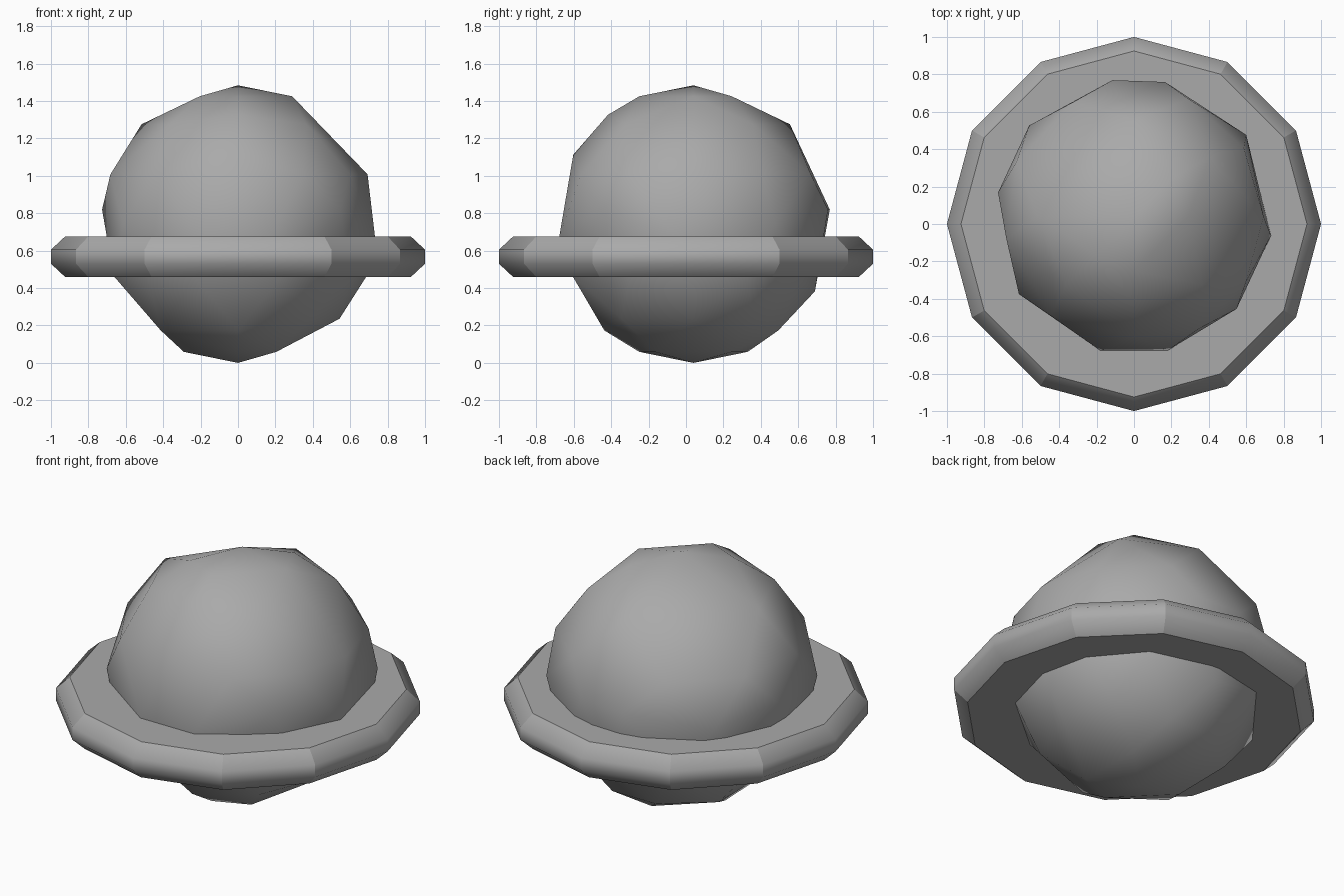
import bpy, bmesh
from math import sin, cos, radians
from mathutils import Vector

cube = bpy.data.objects.get("Cube")
if cube:
    bpy.data.objects.remove(cube, do_unlink=True)


def make_material(name, colour):
    material = bpy.data.materials.new(name)
    material.use_nodes = True
    material.diffuse_color = colour
    material.node_tree.nodes["Principled BSDF"].inputs["Base Color"].default_value = colour
    return material


def finish(bm, name, material):
    """Turn a bmesh into a smooth shaded object with one material."""
    bmesh.ops.recalc_face_normals(bm, faces=bm.faces)
    for face in bm.faces:
        face.smooth = True
    mesh = bpy.data.meshes.new(name)
    bm.to_mesh(mesh)
    bm.free()
    mesh.materials.append(material)
    obj = bpy.data.objects.new(name, mesh)
    bpy.context.collection.objects.link(obj)
    return obj


grey = make_material("mid grey", (0.4, 0.4, 0.4, 1))

# Planet: an unevenly faceted ball, given as rows of elevation and azimuths
radius = 0.742
centre = Vector((0, 0.04, radius))
rows = [
    (90, [0]),
    (67, [0, 45, 225, 270]),
    (52, [270]),
    (46, [38, 90, 180, 225, 315]),
    (30, [270]),
    (21, [0, 32, 65, 118, 155, 190, 230, 300, 330]),
    (6, [77, 99, 170, 318]),
    (0, [36, 139, 214]),
    (-5, [256, 284, 352]),
    (-22, [0, 25, 55, 120, 165, 195, 225, 250, 290, 330]),
    (-29, [90]),
    (-43, [0, 35, 315]),
    (-50, [72, 108, 150, 210, 270]),
    (-67, [45, 90, 180, 270, 315]),
    (-90, [0]),
]
bm = bmesh.new()
for elevation, azimuths in rows:
    e = radians(elevation)
    for azimuth in azimuths:
        a = radians(azimuth)
        direction = Vector((cos(e) * cos(a), cos(e) * sin(a), sin(e)))
        bm.verts.new(centre + radius * direction)
bmesh.ops.convex_hull(bm, input=bm.verts)
finish(bm, "planet_ball", grey)

# Ring: a twelve sided disc with bevelled rim
sides = 12
profile = [(0.925, 0.46), (1.0, 0.53), (1.0, 0.605), (0.925, 0.675)]
bm = bmesh.new()
loops = []
for r, z in profile:
    angles = [radians(360 / sides * i) for i in range(sides)]
    loops.append([bm.verts.new((r * cos(a), r * sin(a), z)) for a in angles])
for low, high in zip(loops, loops[1:]):
    for i in range(sides):
        j = (i + 1) % sides
        bm.faces.new((low[i], low[j], high[j], high[i]))
        # Crisp corners, soft only at the four quarter points
        if i % 3:
            bm.edges.get((low[i], high[i])).smooth = False
for cap in (loops[0], loops[-1]):
    face = bm.faces.new(cap)
    for edge in face.edges:
        edge.smooth = False
finish(bm, "planet_ring", grey)
